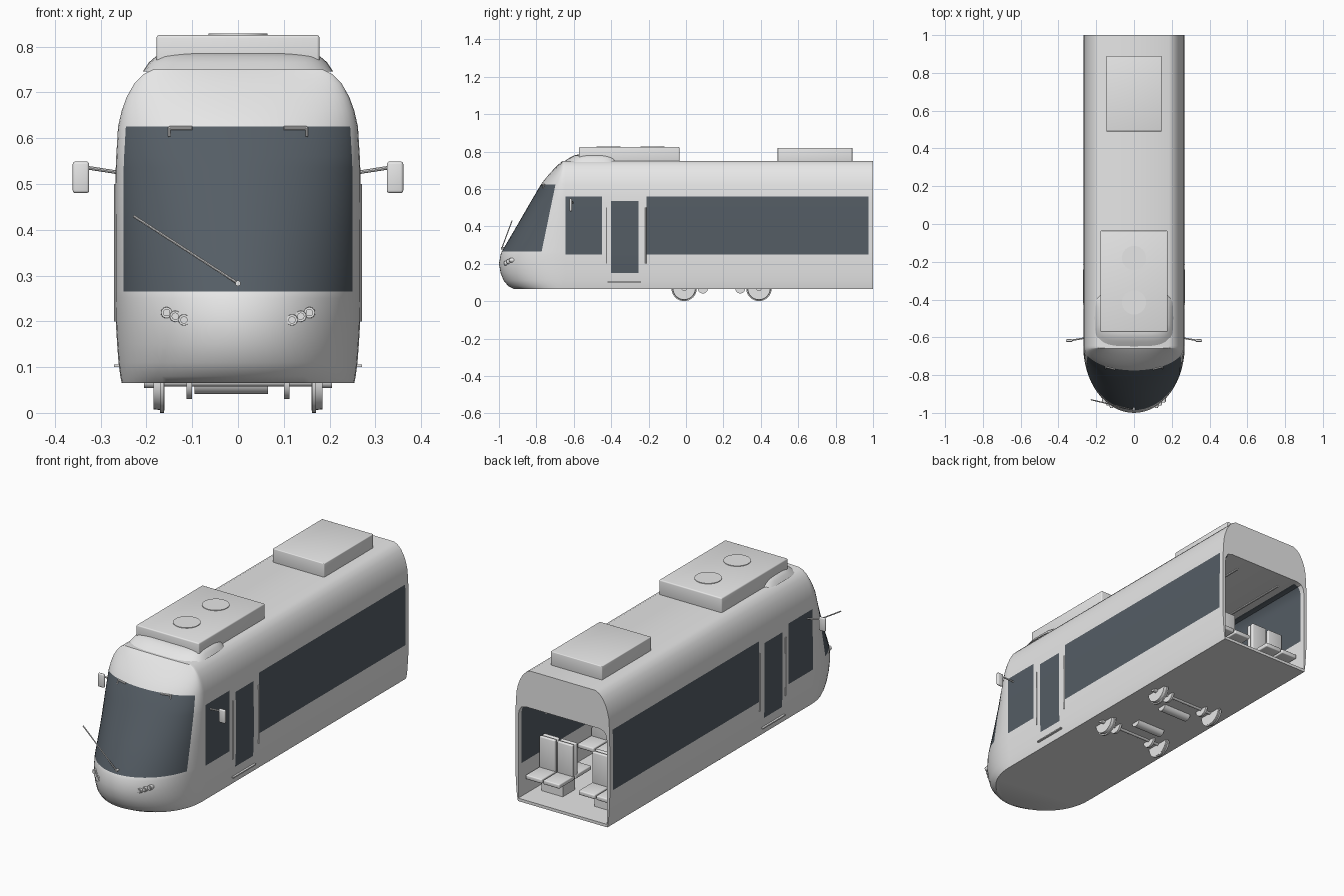
import bpy, bmesh
from math import sin, cos, pi, acos, copysign
from mathutils import Vector, Matrix

if "Cube" in bpy.data.objects:
    bpy.data.objects.remove(bpy.data.objects["Cube"])


def material(name, rgb):
    m = bpy.data.materials.new(name)
    m.use_nodes = True
    m.diffuse_color = (*rgb, 1)
    m.node_tree.nodes["Principled BSDF"].inputs["Base Color"].default_value = (*rgb, 1)
    return m


PAINT = material("light grey paint", (0.8, 0.8, 0.8))
GLASS = material("dark tinted glass", (0.09, 0.11, 0.13))


def finish(bm, name, smooth=True, mats=(PAINT,)):
    bmesh.ops.recalc_face_normals(bm, faces=bm.faces)
    me = bpy.data.meshes.new(name)
    bm.to_mesh(me)
    bm.free()
    for m in mats:
        me.materials.append(m)
    ob = bpy.data.objects.new(name, me)
    bpy.context.collection.objects.link(ob)
    if smooth:
        bpy.ops.object.select_all(action="DESELECT")
        ob.select_set(True)
        bpy.context.view_layer.objects.active = ob
        bpy.ops.object.shade_smooth_by_angle(angle=0.6)
    return ob


def box(name, lo, hi, bevel=0):
    lo, hi = Vector(lo), Vector(hi)
    bm = bmesh.new()
    bmesh.ops.create_cube(bm, size=1, matrix=Matrix.Translation((lo + hi) / 2) @ Matrix.Diagonal((*(hi - lo), 1)))
    if bevel:
        bmesh.ops.bevel(bm, geom=bm.edges[:], offset=bevel, segments=3, profile=0.5, affect="EDGES")
    return finish(bm, name, bool(bevel))


def rod(name, a, b, r, r2=None, sides=16, cut=None):
    a, b = Vector(a), Vector(b)
    bm = bmesh.new()
    turn = (b - a).to_track_quat("Z", "Y").to_matrix().to_4x4()
    bmesh.ops.create_cone(bm, cap_ends=True, segments=sides, radius1=r, radius2=r if r2 is None else r2,
                          depth=(b - a).length, matrix=Matrix.Translation((a + b) / 2) @ turn)
    if cut:
        bmesh.ops.bisect_plane(bm, geom=bm.verts[:] + bm.edges[:] + bm.faces[:], plane_co=(0, 0, cut),
                               plane_no=(0, 0, 1), clear_outer=True)
    return finish(bm, name)


# Body: stacked plan outlines (height, half width, nose tip)
levels = [(.065, .254, -.92), (.08, .257, -.95), (.11, .261, -.975), (.15, .264, -.991), (.2, .267, -1),
          (.25, .268, -.991), (.265, .268, -.985), (.4, .268, -.906), (.535, .267, -.828), (.56, .266, -.813),
          (.625, .262, -.775), (.66, .254, -.748), (.69, .243, -.722), (.72, .226, -.693), (.74, .206, -.672),
          (.75, .185, -.66)]
stations = [1, .975, -.21, -.255, -.4, -.45, -.645]
NOSE = -.655
pillar = acos(.935)
angles = [0, pillar / 3, pillar * 2 / 3] + [pillar + (pi / 2 - pillar) * i / 12 for i in range(13)]


def is_side_window(y, z):
    if .25 < z < .56 and (y > -.21 and y < .975 or -.645 < y < -.45):
        return True
    return -.4 < y < -.255 and .15 < z < .535


def outline(z, w, tip):
    half = [(w, y) for y in stations] + [(w * cos(a), NOSE + (tip - NOSE) * sin(a)) for a in angles]
    return [(x, y, z) for x, y in half] + [(-x, y, z) for x, y in half[-2::-1]]


bm = bmesh.new()
rows = [[bm.verts.new(p) for p in outline(*lv)] for lv in levels]
for low, high in zip(rows, rows[1:]):
    for i in range(len(low) - 1):
        f = bm.faces.new((low[i], low[i + 1], high[i + 1], high[i]))
        c = f.calc_center_median()
        col = min(i, len(low) - 2 - i)
        windscreen = col >= len(stations) + 3 and .265 < c.z < .625
        f.material_index = int(windscreen or is_side_window(c.y, c.z))
bm.faces.new(rows[0])
bm.faces.new(rows[-1])

# Passenger saloon lining with the open rear end
half = [(.252, .08), (.252, .15), (.252, .25), (.252, .5), (.248, .53), (.235, .552), (.21, .56)]
section = half + [(-x, z) for x, z in half[::-1]]
rings = [[bm.verts.new((x, y, z)) for x, z in section] for y in stations]
n = len(section)
for a, b in zip(rings, rings[1:]):
    for i in range(n):
        f = bm.faces.new((a[i], a[(i + 1) % n], b[(i + 1) % n], b[i]))
        c = f.calc_center_median()
        f.material_index = int(abs(c.x) > .2 and is_side_window(c.y, c.z))
bm.faces.new(rings[-1])
bm.edges.ensure_lookup_table()
rear = [e for e in bm.edges if e.is_boundary]
bmesh.ops.triangle_fill(bm, edges=rear, use_beauty=True)
finish(bm, "body_shell", mats=(PAINT, GLASS))

# Roof fairing behind the windscreen
bm = bmesh.new()
rings = []
for z, w, front, back in [(.745, .208, -.655, -.34), (.765, .195, -.625, -.355), (.778, .18, -.6, -.38), (.785, .155, -.575, -.41)]:
    ring = []
    for i in range(40):
        a = 2 * pi * i / 40
        x, y = [copysign(abs(t) ** .55, t) for t in (cos(a), sin(a))]
        ring.append(bm.verts.new((w * x, (front + back) / 2 + (back - front) / 2 * y, z)))
    rings.append(ring)
for a, b in zip(rings, rings[1:]):
    for i in range(40):
        bm.faces.new((a[i], a[(i + 1) % 40], b[(i + 1) % 40], b[i]))
bm.faces.new(rings[0])
bm.faces.new(rings[-1])
finish(bm, "roof_fairing")

# Roof equipment
box("front_roof_unit", (-.178, -.572, .745), (.178, -.035, .825), .006)
box("rear_roof_unit", (-.146, .49, .745), (.146, .89, .82), .004)
for i, y in enumerate((-.415, -.18)):
    rod(f"roof_fan_{i}", (0, y, .82), (0, y, .828), .064, sides=32)

# Mirrors, lamps, brackets and door fittings on both sides
for s, side in ((1, "left"), (-1, "right")):
    rod(f"mirror_arm_{side}", (s * .255, -.603, .524), (s * .345, -.618, .538), .004, sides=8)
    lo, hi = sorted((s * .325, s * .361))
    box(f"mirror_{side}", (lo, -.624, .48), (hi, -.61, .549), .006)
    for i, (x, y, z) in enumerate([(.118, -.958, .203), (.137, -.944, .211), (.156, -.93, .219)]):
        rod(f"headlight_{side}_{i}", (s * x, y + .02, z), (s * x, y - .012, z), .013, .012)
        rod(f"headlight_lens_{side}_{i}", (s * x, y, z), (s * x, y - .016, z), .008)
    rod(f"bracket_bar_{side}", (s * .1, -.77, .622), (s * .15, -.757, .622), .004, sides=8)
    rod(f"bracket_end_{side}", (s * .15, -.757, .624), (s * .15, -.766, .604), .003, sides=8)
    lo, hi = sorted((s * .25, s * .271))
    box(f"door_step_{side}", (lo, -.42, .1), (hi, -.24, .106))
    for i, y in enumerate((-.425, -.215)):
        rod(f"door_rail_{side}_{i}", (s * .268, y, .2), (s * .268, y, .5), .003, sides=8)
    rod(f"ceiling_rail_{side}", (s * .13, -.5, .53), (s * .13, .95, .53), .006, sides=8)

# Wiper
rod("wiper_pivot", (0, -.96, .283), (0, -.99, .283), .006)
rod("wiper_arm", (0, -.985, .283), (-.228, -.93, .43), .003, sides=8)

# Running gear, cut off at the floor
FLOOR = .07
for i, y in enumerate((-.01, .39)):
    for s, side in ((1, "left"), (-1, "right")):
        rod(f"wheel_{side}_{i}", (s * .16, y, .068), (s * .185, y, .068), .063, .06, 32, FLOOR)
        rod(f"wheel_flange_{side}_{i}", (s * .162, y, .068), (s * .17, y, .068), .068, None, 32, FLOOR)
        rod(f"axle_box_{side}_{i}", (s * .18, y, .068), (s * .205, y, .068), .014, None, 16, FLOOR)
        rod(f"brake_disc_{side}_{i}", (s * .101, y, .068), (s * .113, y, .068), .038, None, 24, FLOOR)
    rod(f"axle_{i}", (-.17, y, .068), (.17, y, .068), .01, None, 16, FLOOR)
for i, y in enumerate((.09, .29)):
    rod(f"motor_{i}", (-.095, y, .068), (.065, y, .068), .027, None, 20, FLOOR)

# Back-to-back seat pairs on both sides of the aisle
for row, y in enumerate((.82, .4, -.02)):
    for x in (-.2, -.1, .1, .2):
        for d in (1, -1):
            tag = f"{row}_{'right' if x < 0 else 'left'}_{'outer' if abs(x) > .15 else 'inner'}_{'rear' if d > 0 else 'front'}"
            lo, hi = sorted((y + d * .005, y + d * .13))
            box(f"seat_cushion_{tag}", (x - .046, lo, .16), (x + .046, hi, .182), .005)
            lo, hi = sorted((y + d * .003, y + d * .022))
            box(f"seat_back_{tag}", (x - .044, lo, .17), (x + .044, hi, .34), .005)
    for s in (-1, 1):
        box(f"seat_base_{row}_{'left' if s > 0 else 'right'}", (s * .15 - .06, y - .05, .079), (s * .15 + .06, y + .05, .165))
